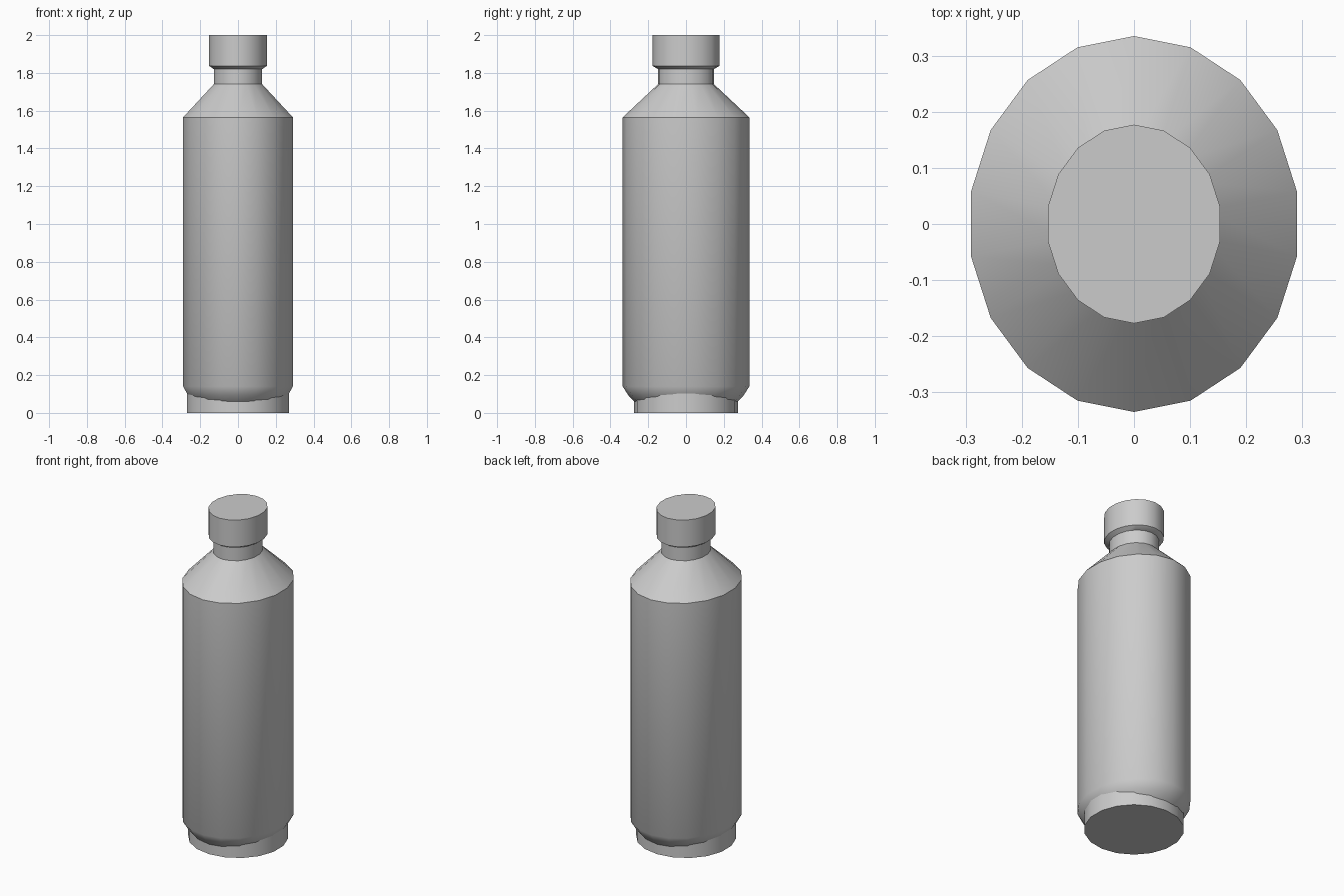
import bpy, bmesh, math

if "Cube" in bpy.data.objects:
    bpy.data.objects.remove(bpy.data.objects["Cube"])

SIDES = 18


def lathe(name, profile, squash=1.0):
    """Revolve (radius, z) rings; squash narrows the section along x."""
    bm = bmesh.new()
    rings = []
    for r, z in profile:
        ring = []
        for i in range(SIDES):
            a = math.pi / 2 + 2 * math.pi * i / SIDES
            ring.append(bm.verts.new((r * squash * math.cos(a), r * math.sin(a), z)))
        rings.append(ring)
    for low, high in zip(rings, rings[1:]):
        for i in range(SIDES):
            j = (i + 1) % SIDES
            bm.faces.new((low[i], low[j], high[j], high[i]))
    bm.faces.new(rings[0][::-1])
    bm.faces.new(rings[-1])
    mesh = bpy.data.meshes.new(name)
    bm.to_mesh(mesh)
    bm.free()
    obj = bpy.data.objects.new(name, mesh)
    bpy.context.collection.objects.link(obj)
    bpy.ops.object.select_all(action='DESELECT')
    obj.select_set(True)
    bpy.context.view_layer.objects.active = obj
    bpy.ops.object.shade_smooth_by_angle(angle=math.radians(32))
    return obj


# Oval bottle: rounded lower edge, straight wall, sloping shoulder, neck
lathe("bottle_body", [(0.26, 0.05), (0.275, 0.06), (0.307, 0.095), (0.335, 0.14),
                      (0.335, 1.565), (0.148, 1.74), (0.148, 1.83)], 0.88)

# Oval cap with a bevelled underside
lathe("cap", [(0.148, 1.82), (0.177, 1.837), (0.177, 2.0)], 0.88)

# Round base ring that the oval body sits into
lathe("base", [(0.275, 0.0), (0.275, 0.12)])
